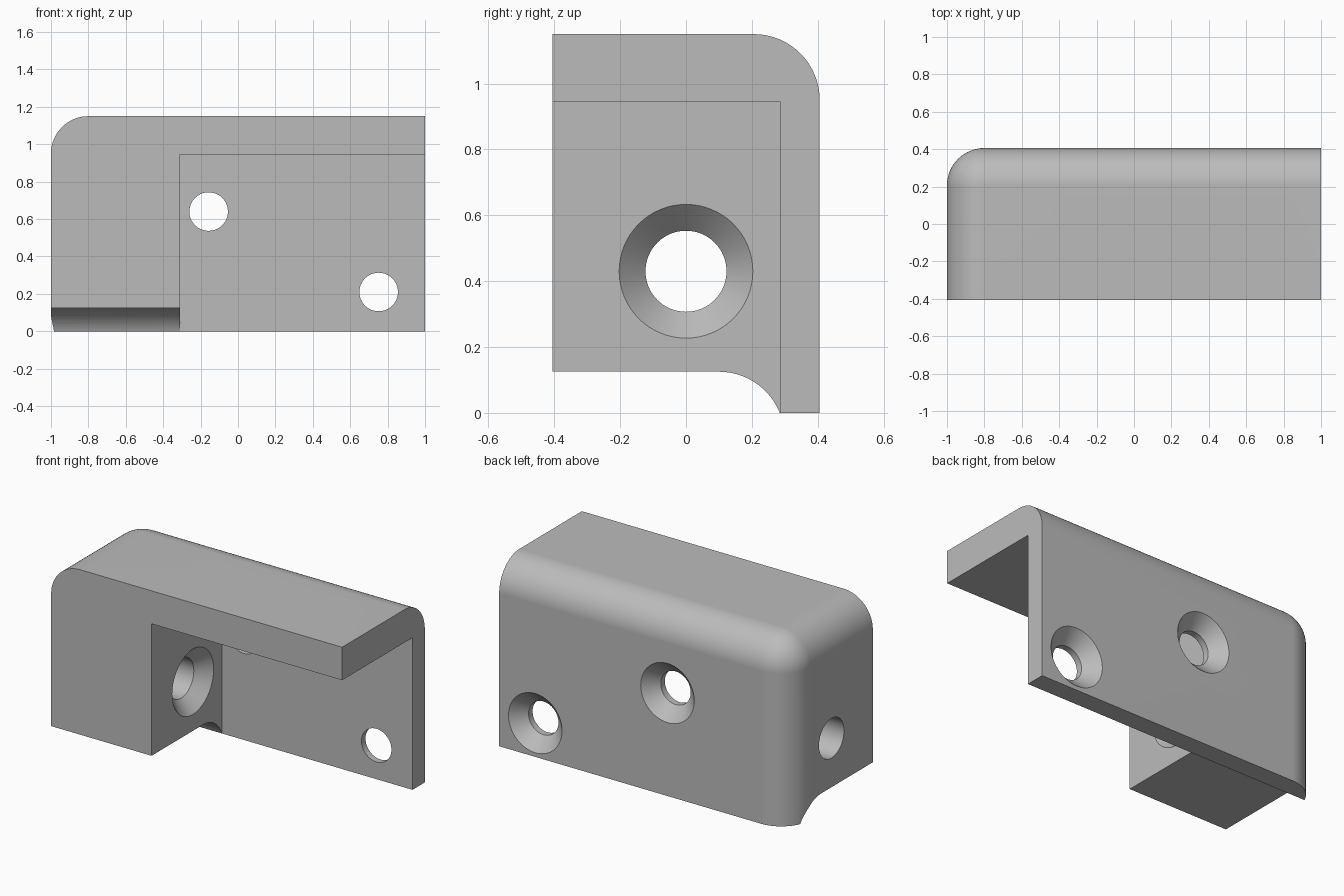
import bpy, bmesh
from math import sin, cos, asin, radians
from mathutils import Matrix, Vector

if "Cube" in bpy.data.objects:
    bpy.data.objects.remove(bpy.data.objects["Cube"], do_unlink=True)

X0, X1, Y, TOP = -1.0, 1.0, 0.406, 1.15
BLOCK_X, WALL_Y, PLATE_Z, BLOCK_Z = -0.31, 0.285, 0.945, 0.125
ROUND = 0.2

grey = bpy.data.materials.new("plain grey")
grey.use_nodes = True
grey.diffuse_color = (0.5, 0.5, 0.5, 1)
grey.node_tree.nodes["Principled BSDF"].inputs["Base Color"].default_value = (0.5, 0.5, 0.5, 1)


def make_object(name, bm):
    bmesh.ops.recalc_face_normals(bm, faces=bm.faces)
    mesh = bpy.data.meshes.new(name)
    bm.to_mesh(mesh)
    bm.free()
    mesh.materials.append(grey)
    obj = bpy.data.objects.new(name, mesh)
    bpy.context.collection.objects.link(obj)
    return obj


def box(lo, hi):
    bm = bmesh.new()
    lo, hi = Vector(lo), Vector(hi)
    size = Matrix.Diagonal((hi - lo).to_4d())
    size[3][3] = 1
    bmesh.ops.create_cube(bm, size=1, matrix=Matrix.Translation((lo + hi) / 2) @ size)
    return bm


def extrude_x(points, x_start, x_end):
    bm = bmesh.new()
    face = bm.faces.new([bm.verts.new((x_start, y, z)) for y, z in points])
    out = bmesh.ops.extrude_face_region(bm, geom=[face])
    verts = [v for v in out["geom"] if isinstance(v, bmesh.types.BMVert)]
    bmesh.ops.translate(bm, verts=verts, vec=(x_end - x_start, 0, 0))
    return bm


def countersunk_hole(mouth, outward, r, r_mouth, length):
    """Turned cutter: straight hole with a 45 degree cone opening at the mouth."""
    flare = r_mouth - r
    over = 0.03
    profile = [(0, -length), (r, -length), (r, -flare), (r_mouth + over, over), (0, over)]
    bm = bmesh.new()
    verts = [bm.verts.new((x, 0, z)) for x, z in profile]
    edges = [bm.edges.new(pair) for pair in zip(verts, verts[1:])]
    bmesh.ops.spin(bm, geom=verts + edges, axis=(0, 0, 1), cent=(0, 0, 0),
                   angle=radians(360), steps=64)
    bmesh.ops.remove_doubles(bm, verts=bm.verts, dist=1e-5)
    turn = Vector((0, 0, 1)).rotation_difference(Vector(outward)).to_matrix().to_4x4()
    bm.transform(Matrix.Translation(mouth) @ turn)
    return bm


# Outer body, rounded on the three edges that meet at the back corner
bm = box((X0, -Y, 0), (X1, Y, TOP))
planes = [lambda v: v.co.x < X0 + 0.01, lambda v: v.co.y > Y - 0.01, lambda v: v.co.z > TOP - 0.01]
rounded = [e for e in bm.edges
           if sum(all(on(v) for v in e.verts) for on in planes) == 2]
bmesh.ops.bevel(bm, geom=rounded, offset=ROUND, offset_type='OFFSET', segments=16,
                profile=0.5, affect='EDGES', clamp_overlap=False)
bracket = make_object("corner_bracket", bm)

# Open space under the top plate and the hollow below the end block
cutters = [make_object("cavity_cutter", box((BLOCK_X, -1, -1), (2, WALL_Y, PLATE_Z)))]
arc_y, arc_z, arc_r = 0.1, -0.074, 0.199
end = asin((WALL_Y - arc_y) / arc_r)
under = [(-1, -1), (-1, BLOCK_Z)]
under += [(arc_y + arc_r * sin(end * i / 16), arc_z + arc_r * cos(end * i / 16)) for i in range(17)]
under += [(WALL_Y, -1)]
cutters.append(make_object("underside_cutter", extrude_x(under, -2, BLOCK_X + 0.1)))

# Screw holes: end block, top plate and back wall
holes = [((BLOCK_X, 0, 0.43), (1, 0, 0), 0.123, 0.203, 1.0)]
holes += [((x, 0, PLATE_Z), (0, 0, -1), 0.124, 0.204, 0.5) for x in (-0.125, 0.69)]
holes += [((x, Y, z), (0, 1, 0), 0.103, 0.184, 0.2) for x, z in ((-0.157, 0.64), (0.752, 0.21))]
cutters += [make_object("hole_cutter", countersunk_hole(*h)) for h in holes]

bpy.ops.object.select_all(action='DESELECT')
bpy.context.view_layer.objects.active = bracket
bracket.select_set(True)
for cutter in cutters:
    cutter.hide_render = True
    mod = bracket.modifiers.new("cut", 'BOOLEAN')
    mod.operation = 'DIFFERENCE'
    mod.solver = 'EXACT'
    mod.object = cutter
    bpy.ops.object.modifier_apply(modifier=mod.name)
    bpy.data.objects.remove(cutter, do_unlink=True)

# Smooth the rounds and bores, keep flat sides flat
bpy.ops.object.shade_smooth_by_angle(angle=radians(30))
weighted = bracket.modifiers.new("flat_sides", 'WEIGHTED_NORMAL')
weighted.keep_sharp = True
